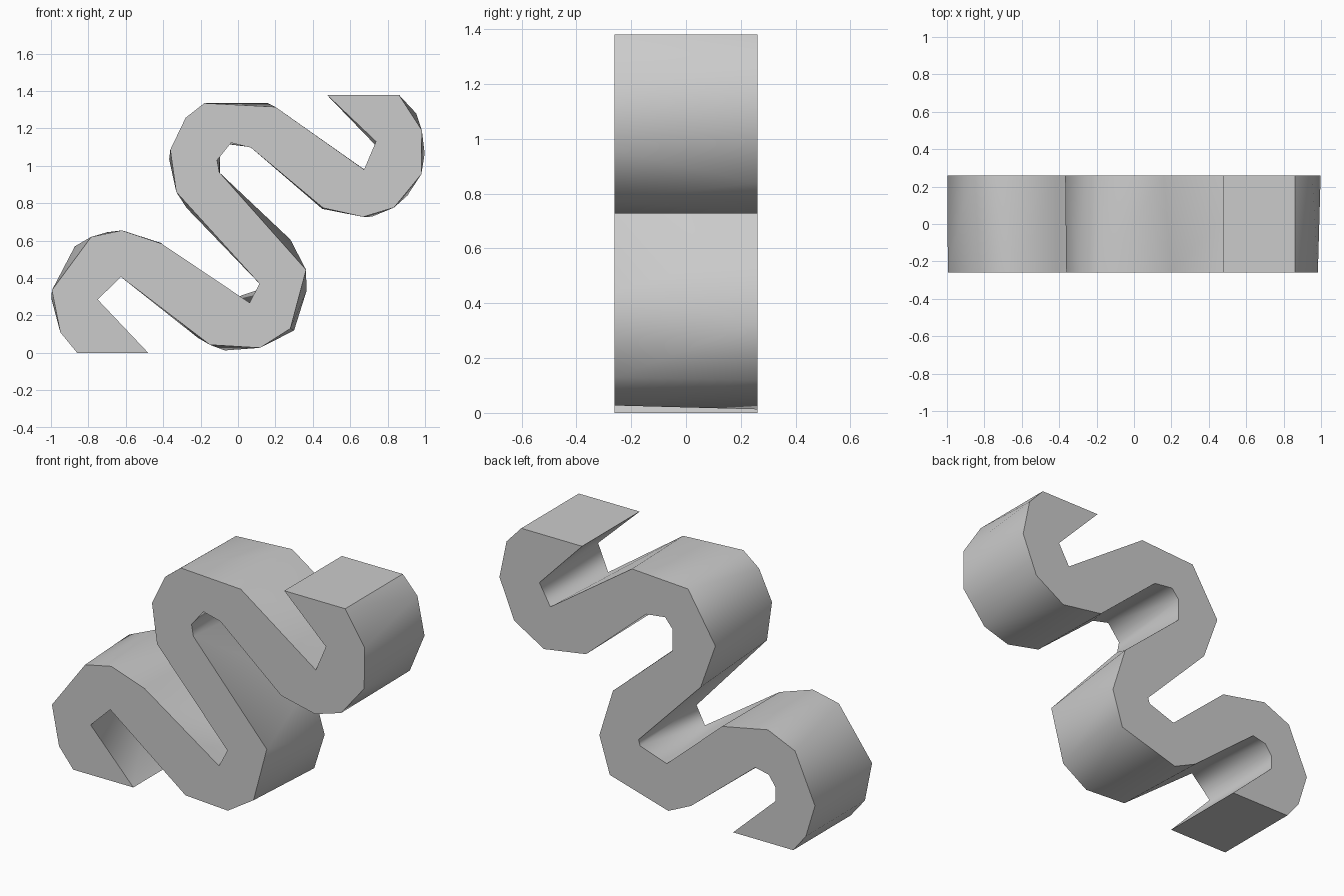
import bpy, bmesh

DEPTH = 0.26   # half thickness along y
TOP = 1.38

# Front outline of the zigzag band (x, z), starting at the lower tip
front = [(-.48, 0), (-.86, 0), (-.95, .11), (-.995, .335), (-.785, .62), (-.62, .655), (-.41, .585),
         (.062, .268), (.115, .37), (-.33, .86), (-.362, 1.086), (-.28, 1.257), (-.18, 1.335),
         (.2, 1.315), (.674, .98), (.738, 1.13), (.475, TOP), (.86, TOP),
         (.983, 1.19), (.98, .955), (.834, .777), (.67, .727), (.455, .775),
         (.07, 1.097), (-.037, 1.123), (-.112, 1.03), (-.1, .965), (.364, .444),
         (.28, .13), (.118, .027), (-.15, .043), (-.626, .406), (-.75, .285)]

# Back outline, slightly different facets around the same bends
back = [(-.48, 0), (-.86, 0), (-.94, .1), (-.998, .29), (-.872, .57), (-.7, .645), (-.41, .587),
        (-.06, .28), (.108, .337), (.118, .37), (-.275, .775), (-.368, 1.035), (-.195, 1.315),
        (.16, 1.335), (.676, .98), (.745, 1.1), (.475, TOP), (.86, TOP),
        (.953, 1.28), (.998, 1.065), (.905, .84), (.716, .728), (.45, .77),
        (.07, 1.1), (-.05, 1.115), (-.096, 1.06), (-.096, .935), (.28, .606), (.366, .33),
        (.3, .12), (-.07, .013), (-.214, .08), (-.62, .408), (-.705, .39), (-.748, .33), (-.748, .25)]

bm = bmesh.new()
fv = [bm.verts.new((x, -DEPTH, z)) for x, z in front]
bv = [bm.verts.new((x, DEPTH, z)) for x, z in back]

# Flat front and back faces
caps = {bm.faces.new(fv), bm.faces.new(bv)}

# Side walls: zip both outlines together along the shorter diagonal
i = j = 0
n, m = len(fv), len(bv)
while i < n or j < m:
    a, b = fv[i % n], bv[j % m]
    a2, b2 = fv[(i + 1) % n], bv[(j + 1) % m]
    if j >= m or (i < n and (a2.co - b.co).length <= (b2.co - a.co).length):
        bm.faces.new((a, a2, b))
        i += 1
    else:
        bm.faces.new((a, b2, b))
        j += 1

bmesh.ops.recalc_face_normals(bm, faces=bm.faces[:])


# Smooth walls, sharp rims and sharp end flats
def on_end(v):
    return v.co.z < 1e-4 or v.co.z > TOP - 1e-4


for f in bm.faces:
    f.smooth = f not in caps
for e in bm.edges:
    flat_ends = sum(all(on_end(v) for v in f.verts) for f in e.link_faces)
    if any(f in caps for f in e.link_faces) or flat_ends == 1:
        e.smooth = False

mesh = bpy.data.meshes.new("zigzag_band")
bm.to_mesh(mesh)
bm.free()
bpy.context.collection.objects.link(bpy.data.objects.new("zigzag_band", mesh))
